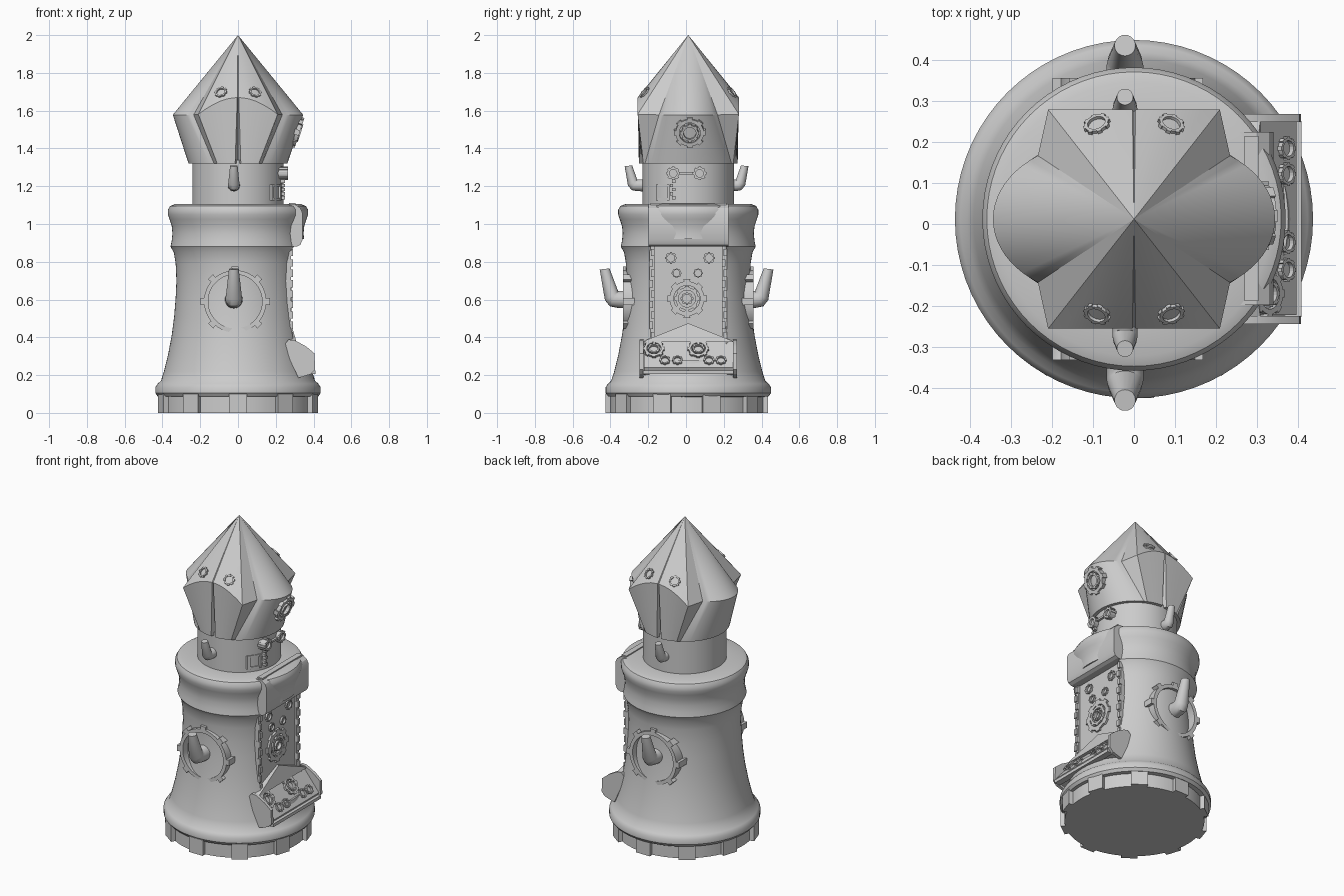
import bpy, bmesh, math
from mathutils import Vector

if "Cube" in bpy.data.objects:
    bpy.data.objects.remove(bpy.data.objects["Cube"])

CY = 0.012  # centre line of the turned parts
TAU = 2 * math.pi


def make(name, verts, faces, smooth=35):
    me = bpy.data.meshes.new(name)
    me.from_pydata([tuple(v) for v in verts], [], faces)
    bm = bmesh.new()
    bm.from_mesh(me)
    bmesh.ops.recalc_face_normals(bm, faces=bm.faces)
    bm.to_mesh(me)
    bm.free()
    ob = bpy.data.objects.new(name, me)
    bpy.context.collection.objects.link(ob)
    bpy.ops.object.select_all(action='DESELECT')
    ob.select_set(True)
    bpy.context.view_layer.objects.active = ob
    if smooth:
        bpy.ops.object.shade_smooth_by_angle(angle=math.radians(smooth))
    return ob


def loft(name, rings, smooth=35):
    """Skin equal-length closed rings and cap both ends."""
    n = len(rings[0])
    faces = [(i * n + j, i * n + (j + 1) % n, (i + 1) * n + (j + 1) % n, (i + 1) * n + j)
             for i in range(len(rings) - 1) for j in range(n)]
    last = (len(rings) - 1) * n
    faces += [tuple(range(n)), tuple(range(last, last + n))]
    return make(name, [v for r in rings for v in r], faces, smooth)


def lathe(name, profile, n=72):
    return loft(name, [[(r * math.cos(TAU * k / n), CY + r * math.sin(TAU * k / n), z)
                        for k in range(n)] for r, z in profile])


def box(name, x, y, z):
    return loft(name, [[(a, b, c) for a, b in ((x[0], y[0]), (x[1], y[0]), (x[1], y[1]), (x[0], y[1]))]
                       for c in z], 0)


def prism_y(name, section, y):
    return loft(name, [[(a, b, c) for a, c in section] for b in y], 25)


def gear_outline(n, lo, hi, frac=0.2, fill=3):
    pts = []
    for k in range(n):
        a, s = TAU * k / n, TAU / n
        pts += [(lo, a - frac * s), (hi, a - frac * s), (hi, a + frac * s), (lo, a + frac * s)]
        pts += [(lo, a + s * (frac + (1 - 2 * frac) * f / (fill + 1))) for f in range(1, fill + 1)]
    return pts


def plate(name, loc, normal, outline, inner, depth):
    """Extruded outline facing along a normal, with an optional hole."""
    q = Vector(normal).to_track_quat('Z', 'Y')

    def ring(h, r=None):
        return [Vector(loc) + q @ Vector(((r or p) * math.cos(a), (r or p) * math.sin(a), h)) for p, a in outline]
    if not inner:
        return loft(name, [ring(-0.02), ring(depth)])
    rings = [ring(-0.02), ring(depth), ring(depth, inner), ring(-0.02, inner)]
    n = len(outline)
    faces = [(i * n + j, i * n + (j + 1) % n, (i + 1) % 4 * n + (j + 1) % n, (i + 1) % 4 * n + j)
             for i in range(4) for j in range(n)]
    return make(name, [v for r in rings for v in r], faces)


def rivet_ring(name, loc, normal, r, depth=0.012):
    plate(name, loc, normal, gear_outline(8, r * 0.88, r, 0.22, 1), r * 0.66, depth)


# Toothed base and turned body
plate("base_gear", (0, 0.004, 0.02), (0, 0, 1),
      [(r, a + math.pi / 2) for r, a in gear_outline(10, 0.405, 0.432, 0.18, 4)], None, 0.08)
body = lathe("tower_body", [
    (0.40, 0.085), (0.425, 0.087), (0.438, 0.105), (0.438, 0.135), (0.425, 0.155), (0.408, 0.17),
    (0.392, 0.22), (0.37, 0.31), (0.351, 0.41), (0.338, 0.51), (0.33, 0.61), (0.326, 0.70),
    (0.33, 0.79), (0.34, 0.85), (0.357, 0.88), (0.351, 0.91), (0.347, 0.95), (0.351, 0.99),
    (0.363, 1.025), (0.371, 1.05), (0.371, 1.075), (0.36, 1.095), (0.335, 1.105), (0.22, 1.105)])
# Flat recess for the door panel
cutter = box("door_cutter", (0.268, 0.6), (CY - 0.2, CY + 0.2), (0.28, 0.92))
mod = body.modifiers.new("recess", 'BOOLEAN')
mod.operation, mod.object, mod.solver = 'DIFFERENCE', cutter, 'EXACT'
bpy.context.view_layer.objects.active = body
bpy.ops.object.modifier_apply(modifier=mod.name)
bpy.data.objects.remove(cutter)
lathe("neck", [(0.242, 1.09), (0.242, 1.34)])

# Petalled head: one quarter of rim and hem, mirrored round
cone = lambda x, y: 2 - math.hypot(x, y) / 0.812
quarter = []  # (rim point, hem point)
quarter.append(((0, 0.262, cone(0, 0.268)), (0, 0.21, 1.32)))
for x in (0.004, 0.05, 0.09, 0.13, 0.17, 0.21):
    hx = 0.015 + 0.095 * (x - 0.004) / 0.206
    quarter.append(((x, 0.268, cone(x, 0.268)), (hx, math.sqrt(0.262 ** 2 - hx * hx), 1.32)))
a0, a1 = math.radians(61), math.asin(0.155 / 0.19)
for k in range(11):
    t = 1 - k / 10
    e, h = a1 * t, a0 * t
    ex = 0.345 - 0.11 * (1 - math.cos(e)) / (1 - math.cos(a1))
    quarter.append(((ex, 0.19 * math.sin(e), 1.578), (0.262 * math.cos(h), 0.262 * math.sin(h), 1.32)))
half = quarter + [tuple((x, -y, z) for x, y, z in p) for p in quarter[-2::-1]]
full = half + [tuple((-x, y, z) for x, y, z in p) for p in half[-2:0:-1]]
shift = lambda p: (p[0], p[1] + CY, p[2])
rim, hem = [shift(p[0]) for p in full], [shift(p[1]) for p in full]
n = len(full)
fc = [(j, (j + 1) % n, n + (j + 1) % n, n + j) for j in range(n)]
fc += [(n + j, n + (j + 1) % n, 2 * n) for j in range(n)] + [tuple(range(n))]
make("head", hem + rim + [(0, CY, 2.0)], fc, 30)

# Head rings: two on each sloped face, one toothed badge on the side petal
for s in (-1, 1):
    for x in (-0.09, 0.09):
        y = 0.23 * s
        rivet_ring("head_ring", (x, y + CY, cone(x, y)), (x, y, 0.812 * math.hypot(x, y)), 0.034, 0.008)
for r, d in ((0.085, 0.012), (0.05, 0.018)):
    rivet_ring("side_badge", (0.314, 0.02, 1.485), (0.95, 0, -0.31), r, d)


# Bent pegs and their toothed collars, front and back
def peg(name, s, path, n=20):
    rings = []
    for y, z, r, tilt in path:
        rings.append([(-0.022 + r * math.cos(TAU * k / n),
                       s * (y + r * math.sin(TAU * k / n) * math.sin(tilt)) + 0.003,
                       z + r * math.sin(TAU * k / n) * math.cos(tilt)) for k in range(n)])
    loft(name, rings)


for s in (-1, 1):
    peg("large_peg", s, [(0.25, 0.6, 0.05, 0), (0.36, 0.6, 0.045, 0), (0.385, 0.604, 0.045, -0.5),
                         (0.397, 0.62, 0.042, -1.0), (0.434, 0.762, 0.026, -1.45)])
    peg("small_peg", s, [(0.2, 1.205, 0.033, 0), (0.262, 1.205, 0.031, 0), (0.276, 1.207, 0.031, -0.5),
                         (0.286, 1.22, 0.029, -1.0), (0.308, 1.308, 0.02, -1.45)])
    plate("peg_collar", (-0.015, CY + 0.27 * s, 0.59), (0, s, 0),
          gear_outline(8, 0.165, 0.185, 0.13, 5), 0.143, 0.075)

# Canopy over the door
prism_y("door_canopy", [(0.25, 0.88), (0.31, 0.88), (0.33, 0.89), (0.341, 0.915), (0.341, 1.06),
                        (0.33, 1.085), (0.30, 1.105), (0.25, 1.105)], (CY - 0.21, CY + 0.213))
prism_y("canopy_lip", [(0.27, 1.09), (0.305, 1.09), (0.305, 1.112), (0.27, 1.112)], (CY - 0.2, CY + 0.203))

# Studded door posts
for s in (-1, 1):
    y = CY + 0.192 * s
    box("door_post", (0.24, 0.28), (y - 0.013, y + 0.013), (0.32, 0.89))
    for k in range(9):
        z, o = 0.39 + k * 0.055, 0.004 * (-1) ** k
        box("post_stud", (0.25, 0.291), (y - 0.01 + o, y + 0.01 + o), (z, z + 0.038))

# Door ornaments
for r, d in ((0.105, 0.012), (0.068, 0.016), (0.034, 0.02)):
    rivet_ring("door_gear", (0.268, 0.005, 0.605), (1, 0, 0), r, d)
for y, z, r in ((-0.05, 0.74, 0.026), (0.064, 0.74, 0.026), (-0.08, 0.82, 0.031), (0.122, 0.82, 0.031)):
    rivet_ring("door_ring", (0.268, y, z), (1, 0, 0), r)

# Slanted console with end plates, gable and rings
section = [(0.25, 0.35), (0.285, 0.38), (0.398, 0.24), (0.385, 0.215), (0.32, 0.2)]
prism_y("console", section, (CY - 0.235, CY + 0.24))
ends = [(0.24, 0.355), (0.268, 0.388), (0.30, 0.385), (0.36, 0.352), (0.405, 0.315), (0.408, 0.23),
        (0.385, 0.205), (0.32, 0.185)]
for s in (-1, 1):
    y = CY + 0.247 * s
    prism_y("console_end", ends, (y - 0.01, y + 0.01))
prism_y("console_bar", [(0.37, 0.205), (0.41, 0.205), (0.41, 0.225), (0.37, 0.225)], (CY - 0.24, CY + 0.24))
gable = [(CY - 0.25, 0.375), (CY + 0.25, 0.375), (CY, 0.475)]
loft("console_gable", [[(x + (0.375 - z) * 0.3, y, z) for y, z in gable] for x in (0.27, 0.31)], 0)
N = (0.78, 0, 0.62)
for y in (-0.17, 0.065):
    for r, d in ((0.058, 0.014), (0.034, 0.018)):
        rivet_ring("console_dial", (0.322, y, 0.334), N, r, d)
for y in (-0.112, -0.045, 0.122, 0.185):
    rivet_ring("console_ring", (0.369, y, 0.276), N, 0.029)

# Neck fittings: paired valves, link bar, chain and square frame
for y in (-0.068, 0.072):
    plate("neck_valve", (0.232, y, 1.268), (1, 0, 0), gear_outline(8, 0.032, 0.037, 0.25, 1), 0.02, 0.032)
    plate("valve_core", (0.232, y, 1.268), (1, 0, 0), gear_outline(8, 0.025, 0.025, 0.25, 1), None, 0.018)
box("valve_link", (0.23, 0.255), (-0.035, 0.04), (1.262, 1.274))
for k in range(5):
    o = 0.006 * (-1) ** k
    box("chain_link", (0.215, 0.25), (-0.08 + o, -0.062 + o), (1.13 + k * 0.022, 1.147 + k * 0.022))
for y, z in (((-0.16, -0.148), (1.125, 1.21)), ((-0.1, -0.088), (1.125, 1.21)),
             ((-0.16, -0.088), (1.198, 1.21)), ((-0.16, -0.088), (1.125, 1.137))):
    ob = box("square_frame", (0.17, 0.222), y, z)
    for v in ob.data.vertices:  # follow the round neck
        if v.co.x > 0.2:
            v.co.x = math.sqrt(0.242 ** 2 - (v.co.y - CY) ** 2) + 0.01
